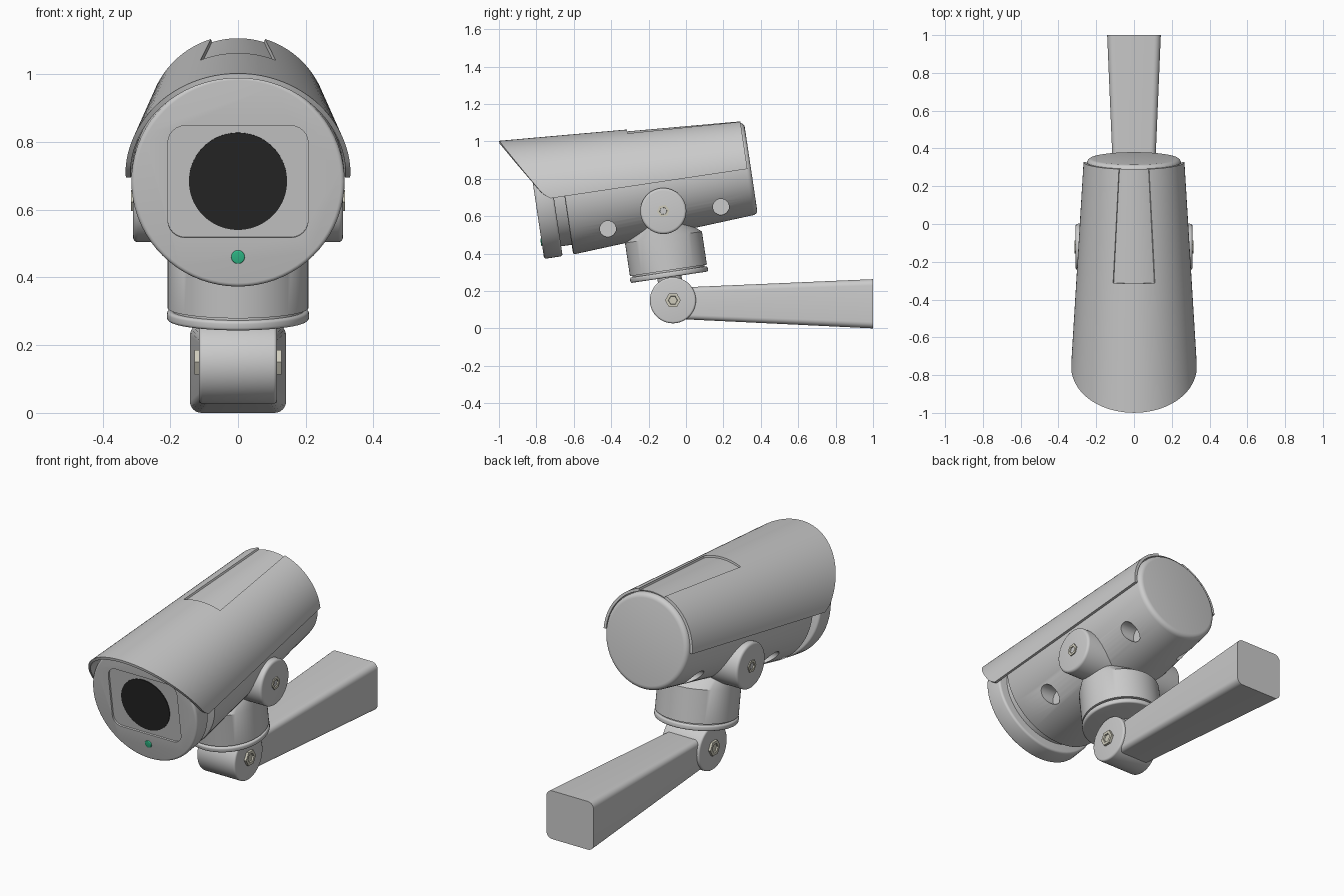
import bpy, bmesh, math
from mathutils import Matrix, Vector

if "Cube" in bpy.data.objects:
    bpy.data.objects.remove(bpy.data.objects["Cube"])

# Camera head frame: local y runs along the tilted axis, origin at the front face
HEAD = Matrix.Translation((0, -0.805, 0.683)) @ Matrix.Rotation(math.radians(8.5), 4, 'X')
WORLD = Matrix.Identity(4)


def material(name, color):
    m = bpy.data.materials.new(name)
    m.diffuse_color = color
    m.use_nodes = True
    m.node_tree.nodes["Principled BSDF"].inputs["Base Color"].default_value = m.diffuse_color
    return m


def loft(name, rings, frame=WORLD, mat=None):
    bm = bmesh.new()
    loops = [[bm.verts.new(p) for p in ring] for ring in rings]
    n = len(loops[0])
    for a, b in zip(loops, loops[1:]):
        for i in range(n):
            bm.faces.new((a[i], a[(i + 1) % n], b[(i + 1) % n], b[i]))
    bm.faces.new(loops[0][::-1])
    bm.faces.new(loops[-1])
    bmesh.ops.recalc_face_normals(bm, faces=bm.faces)
    me = bpy.data.meshes.new(name)
    bm.to_mesh(me)
    bm.free()
    ob = bpy.data.objects.new(name, me)
    bpy.context.collection.objects.link(ob)
    ob.matrix_world = frame
    if mat:
        me.materials.append(mat)
    return ob


def place(axis, d, u, v):
    return {'x': (d, u, v), 'y': (u, d, v), 'z': (u, v, d)}[axis]


def lathe(name, axis, profile, center=(0, 0), frame=WORLD, n=72, mat=None):
    """Profile rows are (position, radius) or (position, radius u, radius v)."""
    rings = []
    for row in profile:
        d, ru, rv = row[0], row[1], row[-1]
        rings.append([place(axis, d, center[0] + ru * math.cos(math.tau * i / n),
                            center[1] + rv * math.sin(math.tau * i / n)) for i in range(n)])
    return loft(name, rings, frame, mat)


def drum(d0, d1, r, bevel, k=4):
    """Cylinder profile with rounded rims."""
    arc = [(bevel * (1 - math.cos(a)), r - bevel * (1 - math.sin(a)))
           for a in (math.pi / 2 * i / k for i in range(k + 1))]
    return [(d0 + o, q) for o, q in arc] + [(d1 - o, q) for o, q in reversed(arc)]


def rounded_rect(y, hx, z0, z1, r, k=6):
    pts = []
    for q, (cx, cz) in enumerate([(hx - r, z1 - r), (r - hx, z1 - r), (r - hx, z0 + r), (hx - r, z0 + r)]):
        for i in range(k + 1):
            a = math.pi / 2 * (q + i / k)
            pts.append((cx + r * math.cos(a), y, cz + r * math.sin(a)))
    return pts


def cut(ob, cutter):
    cutter.hide_render = True
    mod = ob.modifiers.new("cut", 'BOOLEAN')
    mod.operation, mod.solver, mod.object = 'DIFFERENCE', 'EXACT', cutter
    bpy.context.view_layer.objects.active = ob
    bpy.context.view_layer.update()
    bpy.ops.object.modifier_apply(modifier=mod.name)
    bpy.data.objects.remove(cutter)


# Tapered hood: thin conical shell between two angles about the head axis
def hood_radius(s):
    return 0.345 - 0.0604 * (s + 0.145)


def shell(name, half_front, half_back, front, back, r_out, r_in, n):
    rings = []
    for i in range(n + 1):
        f = 2 * i / n - 1
        s0 = front(f * half_front)
        ring = []
        for s, off, half in ((s0, r_out, half_front), (back, r_out, half_back),
                             (back, r_in, half_back), (s0, r_in, half_front)):
            r = hood_radius(s) + off
            ring.append((r * math.sin(f * half), s, r * math.cos(f * half)))
        rings.append(ring)
    return loft(name, rings, HEAD)


def hood_front(phi):
    t = 0.345 * math.cos(phi)
    return -0.145 + 0.6 * (0.345 - t) + 0.02 * max(0, 1 - t / 0.05) ** 2


dark = material("lens_black", (0.02, 0.02, 0.02, 1))
green = material("indicator_green", (0.03, 0.5, 0.25, 1))
brass = material("bolt_metal", (0.62, 0.6, 0.5, 1))

# Housing with recessed side sockets
housing = lathe("housing", 'y', [(0.157, 0.303), (0.16, 0.311), (0.168, 0.314)]
                + drum(1.0, 1.165, 0.249, 0.025)[5:], frame=HEAD)
for s, t, floor in ((0.361, -0.207, 0.16), (0.976, -0.18, 0.125)):
    for side in (-1, 1):
        cut(housing, lathe("socket_cutter", 'x', [(side * floor, 0.043), (side * 0.5, 0.043)],
                           (s, t), HEAD, 32))
lathe("groove_core", 'y', [(0.05, 0.262), (0.3, 0.262)], frame=HEAD)

# Front bezel with recessed window, lens and indicator
bezel = lathe("front_bezel", 'y', drum(0, 0.1, 0.315, 0.012), frame=HEAD)
cut(bezel, loft("window_cutter", [rounded_rect(y, 0.207, -0.167, 0.167, 0.05) for y in (-0.05, 0.01)], HEAD))
lathe("lens", 'y', [(0.006, 0.145), (0.03, 0.145)], frame=HEAD, mat=dark)
lathe("indicator_light", 'y', drum(-0.005, 0.02, 0.02, 0.004), (0, -0.225), HEAD, 32, green)

# Sun hood with shallow tapered recess on top
hood = shell("sun_hood", math.pi / 2, math.pi / 2, hood_front, 1.146, 0, -0.0145, 72)
cut(hood, shell("recess_cutter", 0.374, 0.302, lambda phi: 0.54, 1.16, 0.05, -0.01, 24))

# Yoke: swivel drum narrowing into the pivot bosses
lathe("yoke_drum", 'z', [(-0.474, 0.208), (-0.295, 0.208), (-0.215, 0.208, 0.112)], (0, 0.648), HEAD)
lathe("pivot_boss", 'x', drum(-0.31, 0.31, 0.123, 0.014), (0.668, -0.156), HEAD)
lathe("swivel_gap", 'z', [(-0.49, 0.195), (-0.47, 0.195)], (0, 0.648), HEAD)
lathe("swivel_flange", 'z', drum(-0.511, -0.482, 0.21, 0.009), (0, 0.648), HEAD)
lathe("neck", 'z', [(-0.62, 0.065), (-0.5, 0.065)], (0, 0.648), HEAD, 40)

# Lower knuckle and wall arm
lathe("knuckle", 'x', drum(-0.115, 0.115, 0.123, 0.01), (-0.07, 0.15))
loft("wall_arm", [rounded_rect(-0.04, 0.098, 0.05, 0.218, 0.025),
                  rounded_rect(1.0, 0.142, 0.0, 0.263, 0.034)])


# Hex bolts through both pivots, with socketed ends
def bolt(name, end, r, center, frame):
    half = [(end - 0.008, 0.55 * r), (end, 0.6 * r), (end, r)]
    lathe(name, 'x', [(-d, q) for d, q in half] + half[::-1], center, frame, 6, brass)


bolt("upper_bolt", 0.316, 0.034, (0.668, -0.156), HEAD)
bolt("lower_bolt", 0.128, 0.042, (-0.07, 0.15), WORLD)

# Smooth shading with crisp edges
bpy.ops.object.select_all(action='SELECT')
bpy.ops.object.shade_smooth_by_angle(angle=math.radians(30))
